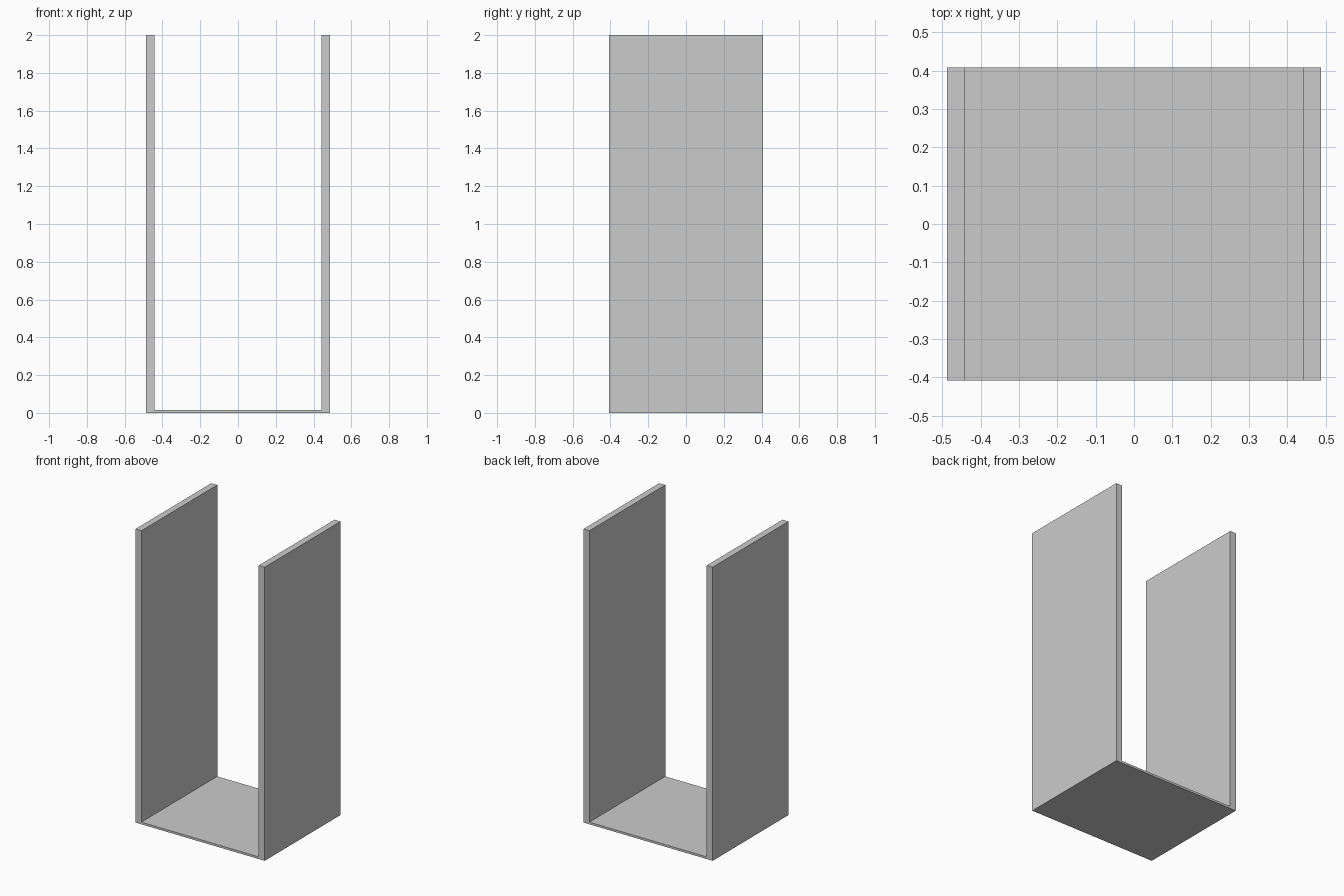
import bpy
import bmesh

# Remove the default object
cube = bpy.data.objects.get("Cube")
if cube:
    bpy.data.objects.remove(cube, do_unlink=True)

WIDTH, DEPTH, HEIGHT = 0.974, 0.816, 2.0
WALL, FLOOR = 0.045, 0.015

# Plain grey material
grey = bpy.data.materials.new("plain_grey")
grey.use_nodes = True
colour = (0.6, 0.6, 0.6, 1)
grey.diffuse_color = colour
grey.node_tree.nodes["Principled BSDF"].inputs["Base Color"].default_value = colour

# U-shaped channel: two tall side walls joined by a thin floor
outer, inner = WIDTH / 2, WIDTH / 2 - WALL
right_half = [(outer, 0), (outer, HEIGHT), (inner, HEIGHT), (inner, FLOOR)]
profile = right_half + [(-x, z) for x, z in reversed(right_half)]

bm = bmesh.new()
front = bm.faces.new([bm.verts.new((x, -DEPTH / 2, z)) for x, z in profile])
back = bmesh.ops.extrude_face_region(bm, geom=[front])["geom"]
moved = [v for v in back if isinstance(v, bmesh.types.BMVert)]
bmesh.ops.translate(bm, vec=(0, DEPTH, 0), verts=moved)
bmesh.ops.recalc_face_normals(bm, faces=bm.faces)

mesh = bpy.data.meshes.new("channel_frame")
bm.to_mesh(mesh)
bm.free()
mesh.materials.append(grey)
frame = bpy.data.objects.new("channel_frame", mesh)
bpy.context.collection.objects.link(frame)
